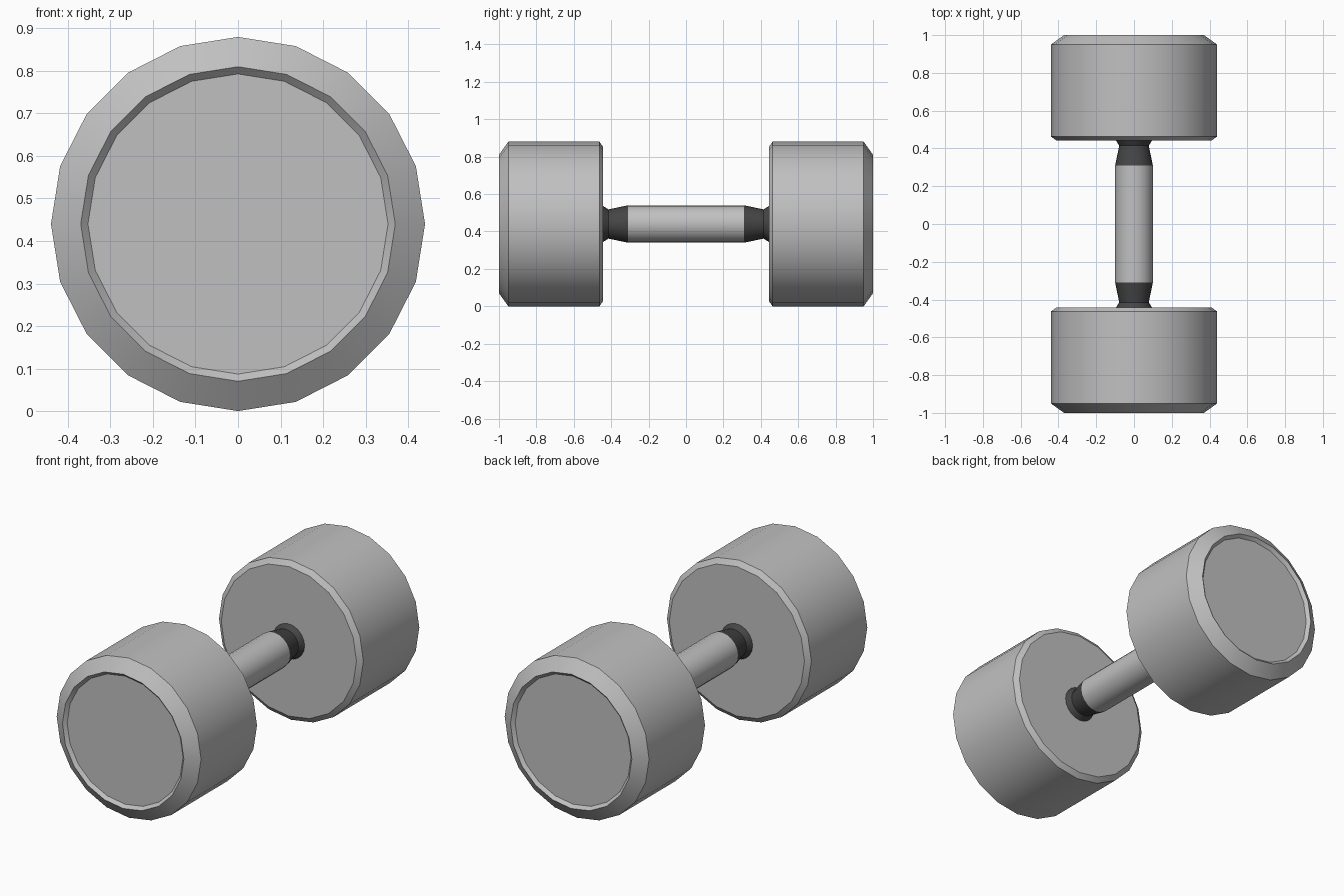
import bpy
import math

SIDES = 20
AXIS_Z = 0.44

cube = bpy.data.objects.get("Cube")
if cube:
    bpy.data.objects.remove(cube, do_unlink=True)


def make_material(name, rgb):
    mat = bpy.data.materials.new(name)
    mat.use_nodes = True
    colour = (*rgb, 1.0)
    mat.diffuse_color = colour
    mat.node_tree.nodes["Principled BSDF"].inputs["Base Color"].default_value = colour
    return mat


def lathe(name, profile, mat, side=1, capped=()):
    """Spin (y, radius) points around the handle axis; cap the listed rings."""
    verts, faces = [], []
    for y, r in profile:
        for i in range(SIDES):
            a = math.tau * i / SIDES
            verts.append((r * math.sin(a), side * y, AXIS_Z + r * math.cos(a)))
    for k in range(len(profile) - 1):
        for i in range(SIDES):
            j = (i + 1) % SIDES
            a, b = k * SIDES, (k + 1) * SIDES
            faces.append((a + i, a + j, b + j, b + i))
    for ring in capped:
        loop = [ring * SIDES + i for i in range(SIDES)]
        faces.append(loop[::-1] if ring == 0 else loop)
    # Profiles run towards +y, so mirrored copies and the spin need matched winding
    if side > 0:
        faces = [f[::-1] for f in faces]
    faces = [tuple(reversed(f)) for f in faces]
    mesh = bpy.data.meshes.new(name)
    mesh.from_pydata(verts, [], faces)
    mesh.materials.append(mat)
    obj = bpy.data.objects.new(name, mesh)
    bpy.context.collection.objects.link(obj)
    # Consistent outward normals and smooth shading with sharp rims
    bpy.ops.object.select_all(action="DESELECT")
    obj.select_set(True)
    bpy.context.view_layer.objects.active = obj
    bpy.ops.object.mode_set(mode="EDIT")
    bpy.ops.mesh.select_all(action="SELECT")
    bpy.ops.mesh.normals_make_consistent(inside=False)
    bpy.ops.object.mode_set(mode="OBJECT")
    bpy.ops.object.shade_smooth_by_angle(angle=math.radians(25))
    return obj


steel = make_material("grey steel", (0.53, 0.53, 0.53))
rubber = make_material("dark rubber", (0.06, 0.06, 0.06))

# Weight: inner face, small chamfer, drum, large chamfer, recessed end face
weight_profile = [(0.443, 0.412), (0.463, 0.44), (0.95, 0.44),
                  (1.0, 0.37), (0.983, 0.353)]
# Collar: tapers in from the grip, then flares against the weight
collar_profile = [(0.31, 0.10), (0.415, 0.078), (0.443, 0.096)]

for label, side in (("front", -1), ("back", 1)):
    lathe(label + "_weight", weight_profile, steel, side, capped=(0, 4))
    lathe(label + "_collar", collar_profile, rubber, side, capped=(0, 2))

# Grip
lathe("grip", [(-0.31, 0.10), (0.31, 0.10)], steel, capped=(0, 1))
